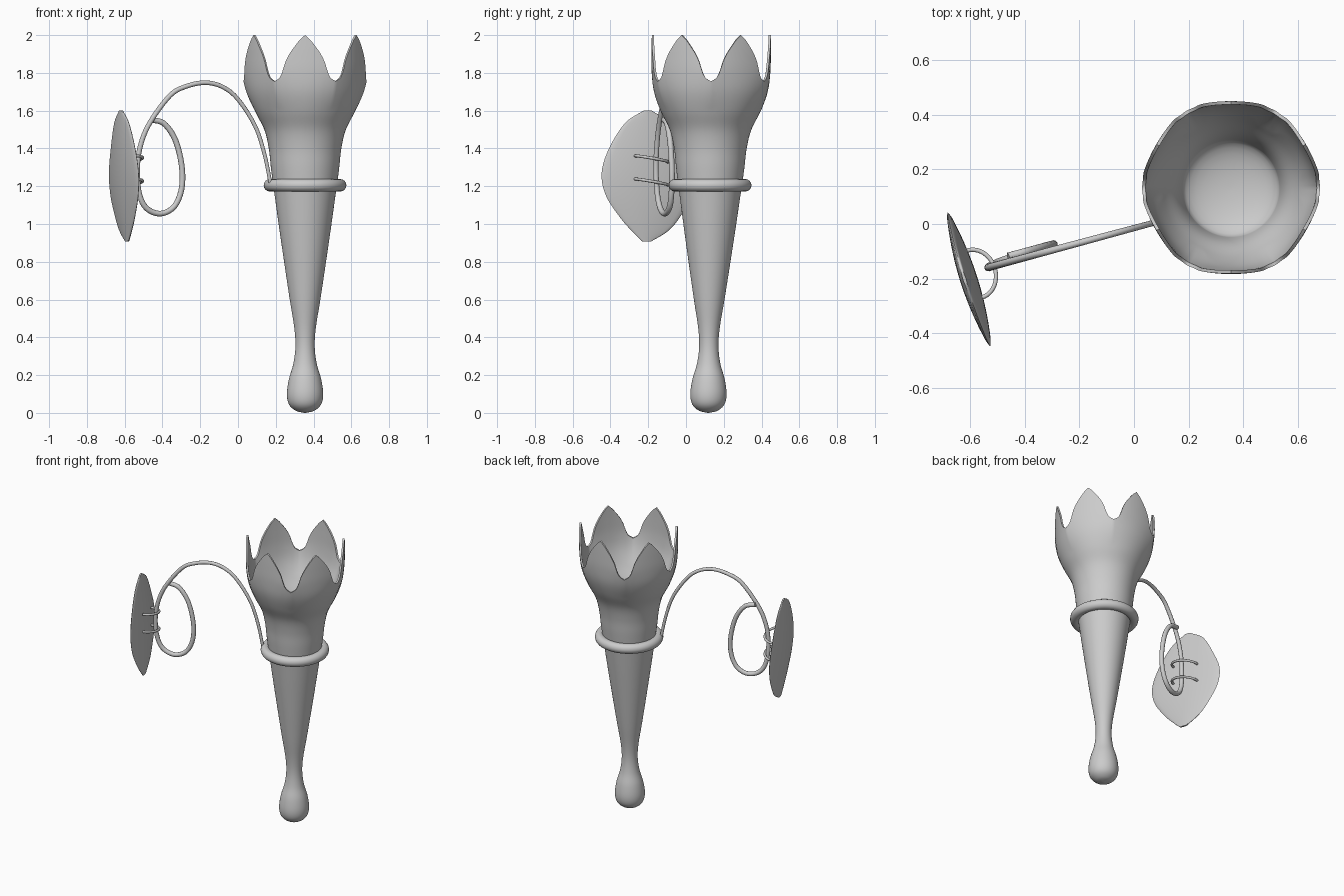
import bpy, bmesh, math
from mathutils import Vector

if "Cube" in bpy.data.objects:
    bpy.data.objects.remove(bpy.data.objects["Cube"])


def smooth_path(pts, n=8):
    """Catmull-Rom through points of any dimension."""
    pts = [Vector(p) for p in pts]
    ext = [2 * pts[0] - pts[1]] + pts + [2 * pts[-1] - pts[-2]]
    out = []
    for i in range(len(pts) - 1):
        a, b, c, d = ext[i:i + 4]
        for k in range(n):
            t = k / n
            out.append(0.5 * (2 * b + (c - a) * t + (2 * a - 5 * b + 4 * c - d) * t * t
                              + (3 * b - a - 3 * c + d) * t ** 3))
    return out + [pts[-1]]


def lookup(path, x):
    """Linear lookup in a path of (x, value) pairs."""
    for p, q in zip(path, path[1:]):
        if x <= q[0]:
            return p[1] + (q[1] - p[1]) * max(0, x - p[0]) / max(1e-6, q[0] - p[0])
    return path[-1][1]


def rings_object(name, rings, angle=50):
    """Skin closed rings of equal point count and cap both ends."""
    bm = bmesh.new()
    rows = [[bm.verts.new(p) for p in r] for r in rings]
    n = len(rows[0])
    for a, b in zip(rows, rows[1:]):
        for i in range(n):
            j = (i + 1) % n
            bm.faces.new((a[i], a[j], b[j], b[i]))
    bm.faces.new(rows[0][::-1])
    bm.faces.new(rows[-1])
    bmesh.ops.recalc_face_normals(bm, faces=bm.faces)
    me = bpy.data.meshes.new(name)
    bm.to_mesh(me)
    bm.free()
    ob = bpy.data.objects.new(name, me)
    bpy.context.collection.objects.link(ob)
    finish(ob, angle)
    return ob


def finish(ob, angle=50):
    bpy.ops.object.select_all(action='DESELECT')
    ob.select_set(True)
    bpy.context.view_layer.objects.active = ob
    bpy.ops.object.shade_smooth_by_angle(angle=math.radians(angle))


def tube(name, pts, radii, sides=12):
    """Round tube along a path with varying radius."""
    rings, side = [], None
    for i, p in enumerate(pts):
        t = (pts[min(i + 1, len(pts) - 1)] - pts[max(i - 1, 0)]).normalized()
        ref = side if side else t.orthogonal()
        side = (ref - t * ref.dot(t)).normalized()
        up = t.cross(side)
        rings.append([p + radii[i] * (side * math.cos(a) + up * math.sin(a))
                      for a in (math.tau * k / sides for k in range(sides))])
    return rings_object(name, rings)


def around(r, z, a):
    """Point about the slightly leaning vase axis."""
    return Vector((0.355 + r * math.cos(a), 0.118 + 0.008 * z + r * math.sin(a), z))


# Tapering handle with rounded bulb foot
N = 96
profile = [(0.004, 0), (0.05, 0.012), (0.085, 0.045), (0.096, 0.1), (0.085, 0.18), (0.062, 0.26),
           (0.051, 0.35), (0.057, 0.45), (0.081, 0.6), (0.111, 0.8), (0.14, 1.0), (0.165, 1.18), (0.172, 1.22)]
rings_object("handle", [[around(max(0.002, p[0]), max(0, p[1]), math.tau * i / N) for i in range(N)]
                        for p in smooth_path(profile, 5)])

# Flower cup: six petals around a flared shell
wall = smooth_path([(1.18, 0.166), (1.3, 0.181), (1.4, 0.192), (1.5, 0.216), (1.6, 0.266), (1.7, 0.301),
                    (1.8, 0.314), (1.9, 0.316), (2.0, 0.315)])
rim = smooth_path([(0, 2.0), (5, 1.975), (10, 1.94), (15, 1.9), (19, 1.855), (21.5, 1.81),
                   (24.5, 1.775), (30, 1.755)])


def cup_ring(t, base, inset):
    ring = []
    for i in range(N * 2):
        a = math.tau * i / (N * 2)
        off = abs((math.degrees(a) % 60) - 30)      # degrees from petal centre
        z = base + (lookup(rim, off) - base) * t
        lift = min(1, max(0, (z - 1.6) / 0.2))
        r = lookup(wall, z) + 0.02 * lift * (off / 30) ** 2 - inset
        ring.append(around(r, z, a))
    return ring


rows = [cup_ring(k / 36, 1.18, 0) for k in range(37)]
rows += [cup_ring(1 - k / 24, 1.42, 0.012 + 0.006 * min(1, k / 12)) for k in range(25)]
rows += [[around(0.178 * math.cos(b), 1.42 - 0.07 * math.sin(b), math.tau * i / (N * 2)) for i in range(N * 2)]
         for b in (math.pi / 2 * k / 8.2 for k in range(1, 9))]
rings_object("petal_cup", rows, 60)

# Collar ring
bpy.ops.mesh.primitive_torus_add(location=around(0, 1.205, 0), major_radius=0.186, minor_radius=0.033,
                                 major_segments=64, minor_segments=16)
bpy.context.object.name = "collar_ring"
finish(bpy.context.object)

# Curling tendril: arch from the collar ending in a spiral loop
arch = [(0.175, 1.2), (0.14, 1.37), (0.09, 1.52), (0, 1.66), (-0.08, 1.725), (-0.17, 1.748), (-0.27, 1.73),
        (-0.36, 1.68), (-0.47, 1.53), (-0.52, 1.4), (-0.533, 1.27), (-0.52, 1.15), (-0.48, 1.08),
        (-0.41, 1.055), (-0.34, 1.09), (-0.3, 1.18), (-0.297, 1.3), (-0.33, 1.44), (-0.39, 1.53), (-0.46, 1.553)]
pts = []
for i, (x, z) in enumerate(arch):
    y = -0.015 + 0.27 * x
    if i > 10:                                     # loop turns slightly out of plane
        y += 0.02 * min(1, (i - 10) / 4)
    pts.append((x, y, z))
path = smooth_path(pts, 8)
tube("tendril", path, [0.010 + 0.005 * min(1, 1.6 * i / len(path)) for i in range(len(path))])

# Leaf plate: lens-shaped cross-sections stacked in height
D = Vector((0.305, -0.952, 0))
NRM = Vector((0.952, 0.305, 0))
outline = smooth_path([(1.602, 0.02, 0.02), (1.535, 0.125, 0.12), (1.4, 0.215, 0.2), (1.27, 0.256, 0.254),
                       (1.15, 0.232, 0.245), (1.03, 0.15, 0.175), (0.96, 0.085, 0.11), (0.908, 0.03, 0.02)], 5)
rings = []
for z, left, right in outline:
    h = max(0, 1 - ((z - 1.255) / 0.36) ** 2)
    centre = Vector((-0.604 - 0.045 * (z - 1.255), -0.203, z))
    ring = []
    for k in range(32):
        a = math.tau * k / 32
        u = math.cos(a)
        th = 0.004 + 0.026 * h * (1 - u * u)
        v = th * max(-1, min(1, 2.5 * math.sin(a)))
        ring.append(centre + D * u * (left if u > 0 else right) + NRM * v)
    rings.append(ring)
rings_object("leaf", rings, 45)

# Two clips holding the tendril to the leaf
for n, z in enumerate((1.345, 1.222)):
    c = Vector((-0.583, -0.183, z))
    pts = [c + D * 0.09 * math.cos(a) + NRM * 0.077 * math.sin(a) + Vector((0, 0, 0.016 * math.cos(a)))
           for a in (math.pi * k / 24 for k in range(25))]
    tube(f"leaf_clip_{n + 1}", pts, [0.008] * 25, 10)
